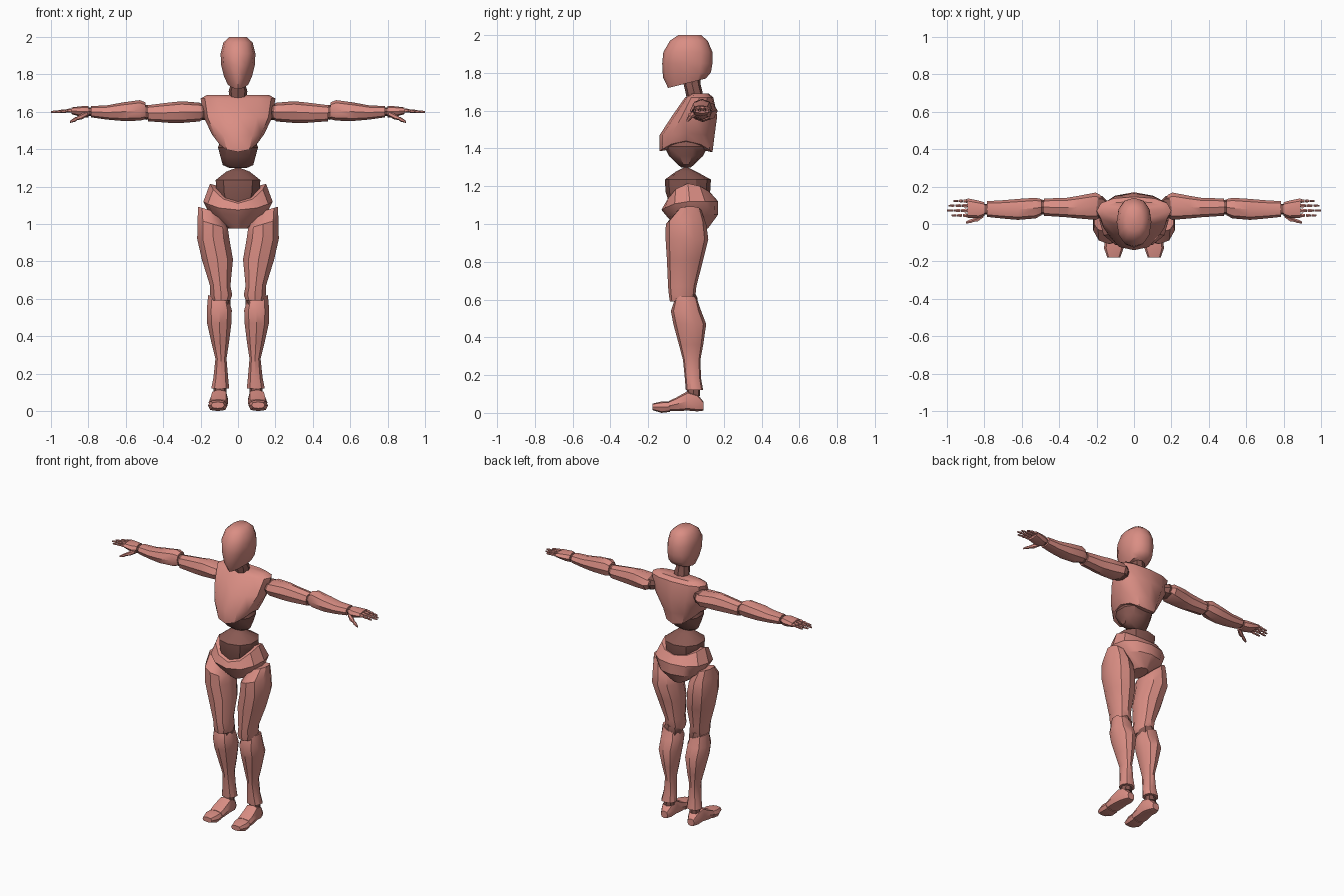
import bpy, bmesh, math


def material(name, rgb):
    m = bpy.data.materials.new(name)
    m.diffuse_color = (*rgb, 1)
    return m


SKIN = material("salmon shell", (0.70, 0.27, 0.23))
JOINT = material("dark joint", (0.25, 0.10, 0.085))
ORDER = {"x": lambda t, u, v: (t, u, v),
         "y": lambda t, u, v: (u, t, v),
         "z": lambda t, u, v: (u, v, t)}


def loft(name, rings, axis="z", sides=10, mat=SKIN, mirror=False, power=0.9, angle=35):
    """Rings: (t, centre u, centre v, radius u, radius v,
    [slope along u, slope along v, dip at -v, dip at +v, taper along v])."""
    bm = bmesh.new()
    loops = []
    for ring in rings:
        t, cu, cv, ru, rv, su, sv, df, db, tp = (tuple(ring) + (0,) * 5)[:10]
        loop = []
        for i in range(sides):
            a = 2 * math.pi * i / sides + math.pi / 2
            c, s = math.cos(a), math.sin(a)
            c = math.copysign(abs(c) ** power, c) if abs(c) > 1e-6 else 0
            s = math.copysign(abs(s) ** power, s) if abs(s) > 1e-6 else 0
            u, v = ru * c * (1 + tp * s), rv * s
            dt = su * u + sv * v - (df if s < 0 else db) * s * s
            loop.append(bm.verts.new(ORDER[axis](t + dt, cu + u, cv + v)))
        loops.append(loop)
    for a, b in zip(loops, loops[1:]):
        for i in range(sides):
            j = (i + 1) % sides
            bm.faces.new((a[i], a[j], b[j], b[i]))
    # close both ends with fans
    for loop in (loops[0], loops[-1]):
        mid = loop[0].co * 0
        for v in loop:
            mid = mid + v.co / sides
        centre = bm.verts.new(mid)
        for i in range(sides):
            bm.faces.new((loop[i], loop[(i + 1) % sides], centre))
    bmesh.ops.recalc_face_normals(bm, faces=bm.faces)
    me = bpy.data.meshes.new(name)
    bm.to_mesh(me)
    bm.free()
    me.materials.append(mat)
    ob = bpy.data.objects.new(name, me)
    bpy.context.collection.objects.link(ob)
    bpy.ops.object.select_all(action="DESELECT")
    ob.select_set(True)
    bpy.context.view_layer.objects.active = ob
    bpy.ops.object.shade_smooth_by_angle(angle=math.radians(angle))
    if mirror:
        ob.modifiers.new("mirror", "MIRROR").use_mirror_merge = False
    return ob


# head with a narrow, dropped chin
loft("head", [
    (2.0, 0, 0.02, 0.045, 0.06),
    (1.97, 0, 0.015, 0.078, 0.10),
    (1.91, 0, 0.01, 0.093, 0.13),
    (1.85, 0, 0.007, 0.09, 0.133, 0, 0, 0, 0, 0.1),
    (1.79, 0, 0.005, 0.075, 0.127, 0, 0.1, 0, 0, 0.3),
    (1.745, 0, 0.005, 0.055, 0.10, 0, 0.25, 0, 0, 0.5)], sides=12, angle=50)
loft("neck", [
    (1.77, 0, 0.03, 0.042, 0.045), (1.735, 0, 0.033, 0.042, 0.045),
    (1.71, 0, 0.04, 0.05, 0.045), (1.66, 0, 0.05, 0.045, 0.045)], sides=8, mat=JOINT)

# torso
loft("chest", [
    (1.69, 0, 0.075, 0.165, 0.045),
    (1.67, 0, 0.07, 0.20, 0.075),
    (1.57, 0, 0.045, 0.183, 0.12),
    (1.48, 0, 0.005, 0.14, 0.145, 0, 0, 0.01, 0.02),
    (1.44, 0, 0.0, 0.11, 0.14, 0, 0, 0.055, 0.06)], sides=12, power=0.85)
loft("upper_waist", [
    (1.46, 0, 0.0, 0.09, 0.10), (1.41, 0, 0.0, 0.112, 0.115),
    (1.36, 0, 0.0, 0.098, 0.09), (1.315, 0, 0.0, 0.085, 0.045),
    (1.30, 0, 0.0, 0.05, 0.025)], mat=JOINT)
loft("lower_waist", [
    (1.30, 0, 0.0, 0.01, 0.01), (1.28, 0, 0.0, 0.065, 0.05),
    (1.235, 0, 0.01, 0.125, 0.122), (1.17, 0, 0.01, 0.12, 0.118),
    (1.08, 0, 0.01, 0.09, 0.09)], mat=JOINT)
loft("pelvis", [
    (1.215, 0, 0.01, 0.15, 0.12, 0, 0, 0.105, 0.05),
    (1.12, 0, 0.02, 0.185, 0.15, 0, 0, 0.045, 0.0),
    (1.05, 0, 0.03, 0.15, 0.14),
    (0.975, 0, 0.035, 0.05, 0.08)], sides=12)

# legs
loft("thigh", [
    (1.075, 0.155, 0.02, 0.06, 0.06, 0.3),
    (1.0, 0.135, 0.0, 0.085, 0.107, 0.3),
    (0.92, 0.132, 0.005, 0.09, 0.113),
    (0.81, 0.11, -0.005, 0.087, 0.096),
    (0.67, 0.095, -0.02, 0.057, 0.075),
    (0.62, 0.09, -0.02, 0.062, 0.07),
    (0.59, 0.09, -0.025, 0.05, 0.06)], mirror=True)
loft("knee", [
    (0.65, 0.095, 0, 0.03, 0.04), (0.61, 0.095, 0, 0.056, 0.06),
    (0.57, 0.095, 0, 0.056, 0.06), (0.53, 0.095, 0, 0.03, 0.04)],
    sides=8, mat=JOINT, mirror=True)
loft("shin", [
    (0.60, 0.102, 0.0, 0.06, 0.06, 0.35),
    (0.54, 0.10, 0.0, 0.07, 0.08),
    (0.47, 0.10, 0.02, 0.068, 0.087),
    (0.36, 0.095, 0.027, 0.048, 0.064),
    (0.28, 0.091, 0.03, 0.031, 0.046),
    (0.18, 0.092, 0.037, 0.041, 0.043),
    (0.12, 0.095, 0.045, 0.05, 0.046)], mirror=True)
loft("ankle", [(0.14, 0.095, 0.04, 0.033, 0.035), (0.09, 0.097, 0.04, 0.035, 0.035)],
     sides=8, mat=JOINT, mirror=True)
loft("foot", [
    (0.092, 0.10, 0.036, 0.025, 0.024),
    (0.06, 0.10, 0.054, 0.042, 0.046),
    (0.01, 0.10, 0.064, 0.047, 0.052),
    (-0.05, 0.105, 0.046, 0.052, 0.036),
    (-0.09, 0.105, 0.037, 0.05, 0.026)], axis="y", sides=8, mirror=True, power=0.7)
loft("toes", [
    (-0.085, 0.106, 0.033, 0.05, 0.028),
    (-0.13, 0.108, 0.03, 0.052, 0.03),
    (-0.178, 0.108, 0.032, 0.035, 0.017)],
    axis="y", sides=8, mirror=True, power=0.7)

# arms
loft("shoulder", [
    (0.14, 0.09, 1.60, 0.03, 0.03), (0.17, 0.09, 1.60, 0.06, 0.045),
    (0.21, 0.09, 1.60, 0.06, 0.045), (0.24, 0.09, 1.60, 0.03, 0.03)],
    axis="x", sides=8, mat=JOINT, mirror=True)
loft("upper_arm", [
    (0.18, 0.095, 1.60, 0.06, 0.035),
    (0.205, 0.095, 1.598, 0.073, 0.05),
    (0.30, 0.09, 1.598, 0.06, 0.058),
    (0.36, 0.088, 1.595, 0.052, 0.055),
    (0.48, 0.09, 1.592, 0.046, 0.043)], axis="x", sides=8, mirror=True)
loft("elbow", [(0.465, 0.09, 1.595, 0.035, 0.035), (0.49, 0.09, 1.597, 0.04, 0.04),
               (0.52, 0.088, 1.60, 0.035, 0.035)],
     axis="x", sides=8, mat=JOINT, mirror=True)
loft("forearm", [
    (0.495, 0.09, 1.605, 0.043, 0.045),
    (0.525, 0.085, 1.607, 0.055, 0.055),
    (0.62, 0.078, 1.60, 0.056, 0.049),
    (0.70, 0.078, 1.596, 0.049, 0.038),
    (0.785, 0.08, 1.60, 0.042, 0.03)], axis="x", sides=8, mirror=True)
loft("wrist", [(0.77, 0.08, 1.60, 0.028, 0.022), (0.82, 0.08, 1.60, 0.028, 0.022)],
     axis="x", sides=8, mat=JOINT, mirror=True)
loft("palm", [
    (0.80, 0.08, 1.60, 0.036, 0.03),
    (0.83, 0.078, 1.60, 0.047, 0.03),
    (0.89, 0.085, 1.605, 0.052, 0.018)], axis="x", sides=8, mirror=True)

# fingers: three tapered segments each, on small knuckles
for name, y, tip in (("index_finger", 0.046, 0.975), ("middle_finger", 0.072, 1.0),
                     ("ring_finger", 0.098, 0.99), ("little_finger", 0.123, 0.965)):
    step = (tip - 0.885) / 3
    for k in range(3):
        a = 0.885 + step * k
        r = 0.0115 - 0.002 * k
        z = 1.606 - 0.003 * k
        loft(f"{name}_{k + 1}", [
            (a + 0.003, y, z, r * 0.7, r * 0.7), (a + step * 0.35, y, z, r, r),
            (a + step, y, z - 0.002, r * 0.65, r * 0.65)], axis="x", sides=6, mirror=True)
loft("thumb_base", [
    (0.805, 0.048, 1.59, 0.014, 0.014), (0.835, 0.030, 1.575, 0.018, 0.016),
    (0.86, 0.02, 1.565, 0.01, 0.01)], axis="x", sides=6, mirror=True)
loft("thumb_tip", [
    (0.857, 0.022, 1.565, 0.009, 0.009), (0.87, 0.016, 1.559, 0.012, 0.012),
    (0.897, 0.008, 1.546, 0.006, 0.006)], axis="x", sides=6, mirror=True)
